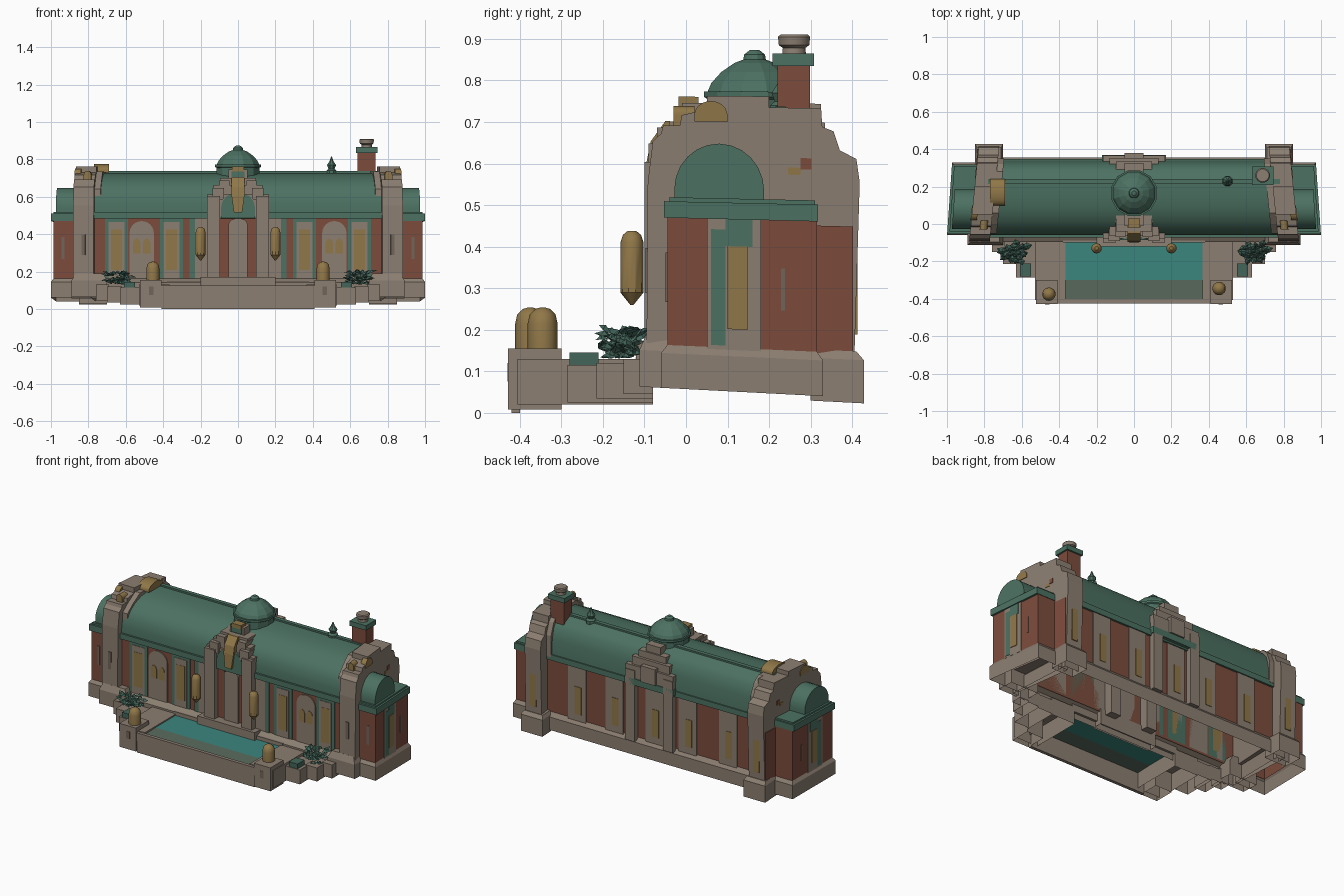
import bpy, bmesh, math, random
from mathutils import Vector

if "Cube" in bpy.data.objects:
    bpy.data.objects.remove(bpy.data.objects["Cube"])
random.seed(4)

def material(name, *rgb):
    m = bpy.data.materials.new(name)
    m.diffuse_color = (*rgb, 1)
    m.use_nodes = True
    m.node_tree.nodes["Principled BSDF"].inputs["Base Color"].default_value = m.diffuse_color
    return m

STONE = material("warm_stone", .26, .21, .165)
GREEN = material("copper_green", .072, .165, .122)
BRICK = material("red_brick", .205, .072, .045)
GOLD = material("old_gold", .28, .185, .065)
WATER = material("pool_water", .045, .24, .21)
SHELF = material("pool_shelf", .10, .145, .11)
LEAF = material("dark_leaf", .055, .13, .10)
SLOT = material("dark_stone", .17, .13, .10)

def mesh(name, verts, faces, mat, smooth=False):
    me = bpy.data.meshes.new(name)
    me.from_pydata(verts, [], faces)
    bm = bmesh.new()
    bm.from_mesh(me)
    bmesh.ops.recalc_face_normals(bm, faces=bm.faces)
    bm.to_mesh(me)
    bm.free()
    me.materials.append(mat)
    if smooth:
        me.polygons.foreach_set("use_smooth", [True] * len(me.polygons))
        me.set_sharp_from_angle(angle=math.radians(35))
    ob = bpy.data.objects.new(name, me)
    bpy.context.collection.objects.link(ob)

def loft(name, levels, mat, top=True, bottom=False):
    """Stack of rectangles (x0, x1, y0, y1, z), open below by default."""
    v = [p for x0, x1, y0, y1, z in levels for p in ((x0, y0, z), (x1, y0, z), (x1, y1, z), (x0, y1, z))]
    f = [(i + k, i + (k + 1) % 4, i + (k + 1) % 4 + 4, i + k + 4)
         for i in range(0, len(v) - 4, 4) for k in range(4)]
    f += [tuple(range(len(v) - 4, len(v)))] * top + [(3, 2, 1, 0)] * bottom
    mesh(name, v, f, mat)

def box(name, x0, x1, y0, y1, z0, z1, mat, top=True, bottom=True):
    x0, x1 = sorted((x0, x1))
    y0, y1 = sorted((y0, y1))
    loft(name, [(x0, x1, y0, y1, z0), (x0, x1, y0, y1, z1)], mat, top, bottom)

def prism(name, pts, axis, a, b, mat, smooth=False):
    """Extrude a 2D outline along x (pts are y,z) or y (pts are x,z)."""
    n = len(pts)
    v = [(t, p[0], p[1]) if axis == 'x' else (p[0], t, p[1]) for t in (a, b) for p in pts]
    f = [tuple(range(n)), tuple(range(2 * n - 1, n - 1, -1))]
    f += [(i, (i + 1) % n, n + (i + 1) % n, n + i) for i in range(n)]
    mesh(name, v, f, mat, smooth)

def lathe(name, prof, n, loc, mat, smooth=True):
    v = [(loc[0] + r * math.cos(2 * math.pi * (k + .5) / n),
          loc[1] + r * math.sin(2 * math.pi * (k + .5) / n), z) for r, z in prof for k in range(n)]
    f = [(i * n + k, i * n + (k + 1) % n, i * n + n + (k + 1) % n, i * n + n + k)
         for i in range(len(prof) - 1) for k in range(n)]
    mesh(name, v, f + [tuple(range(n)), tuple(range(len(v) - n, len(v)))], mat, smooth)

def arch(c, w, z0, zs, h, n=12):
    """Round-headed outline: centre, half width, foot, spring height, rise."""
    return [(c - w, z0)] + [(c - w * math.cos(math.pi * i / n), zs + h * math.sin(math.pi * i / n))
                            for i in range(n + 1)] + [(c + w, z0)]

def panel(name, c, w, z0, z1, y, out, mat):
    """Thin plate on a front (out<0) or back (out>0) wall."""
    box(name, c - w, c + w, y, y + out, z0, z1, mat)

# main walls, plinth and cornice (hollow, open underneath)
FY, BY = -.055, .335
box("main_wall", -.78, .78, FY, BY, .14, .5, BRICK, False, False)
loft("main_plinth", [(-.8, .8, -.095, .355, .05), (-.8, .8, -.095, .355, .13),
                     (-.78, .78, FY, BY, .155)], STONE, False)
box("main_cornice", -.78, .78, -.072, .348, .48, .515, GREEN)
# main curved roof with ridge
roof = [(-.06, .51), (-.058, .56), (-.048, .61), (-.025, .65), (.015, .685), (.07, .712), (.14, .726),
        (.215, .728), (.215, .738), (.24, .738), (.24, .728), (.285, .708), (.317, .67), (.335, .61), (.341, .51)]
prism("main_roof", roof, 'x', -.78, .78, GREEN, True)
# front and back bays
for s in (-1, 1):
    for c in (.65, .355):
        panel("green_bay", s * c, .062, .155, .48, FY, -.005, GREEN)
        panel("bay_stone", s * c, .042, .155, .46, FY, -.008, STONE)
        panel("bay_window", s * c, .029, .2, .42, FY, -.0095, GOLD)
    prism("stone_arch_bay", arch(s * .515, .065, .155, .40, .065), 'y', FY, FY - .006, STONE)
    for dx in (-.027, .027):
        prism("arch_window", arch(s * .515 + dx, .02, .29, .34, .03), 'y', FY, FY - .009, GOLD)
    panel("lantern_bay", s * .205, .04, .155, .48, FY, -.006, STONE)
    panel("lantern_bay_trim", s * .245, .014, .155, .48, FY, -.008, GREEN)
for c in (-.53, -.25, -.02, .26, .52):
    panel("back_bay", c, .062, .14, .48, BY, .006, STONE)
    panel("back_window", c - .008, .022, .19, .36, BY, .009, GOLD)
# side wings
for s in (-1, 1):
    a, b, pa, pb = *sorted((s * .78, s * .98)), *sorted((s * .78, s * .992))
    box("wing_wall", a, b, -.045, .315, .14, .48, BRICK, False, False)
    loft("wing_plinth", [(pa, pb, -.06, .33, .05), (pa, pb, -.06, .33, .135),
                         (a, b, -.045, .315, .155)], STONE, False)
    box("wing_cornice", s * .8, s * .992, -.053, .318, .465, .505, GREEN)
    box("wing_flat_roof", s * .8, s * .98, -.04, .31, .505, .515, GREEN)
    prism("wing_barrel_roof", arch(.08, .108, .51, .535, .112), 'x', s * .8, s * .968, GREEN, True)
    for name, y0, y1, z0, z1, t, m in (
            ("wing_bay_stone", .05, .18, .15, .47, .004, STONE), ("wing_bay_green", .06, .095, .16, .44, .006, GREEN),
            ("wing_bay_head", .095, .16, .4, .47, .006, GREEN), ("wing_window", .1, .148, .2, .4, .008, GOLD),
            ("wing_end_slot", .228, .238, .25, .35, .003, SLOT)):
        box(name, s * .98, s * (.98 + t), y0, y1, z0, z1, m)
    box("wing_slot", s * .93 - .008, s * .93 + .008, -.049, -.04, .26, .38, SLOT)
# stepped stone pylons
pyl = [(-.095, .14), (-.092, .55), (-.08, .65), (-.06, .67), (-.055, .69), (-.015, .69), (-.01, .715),
       (.05, .73), (.05, .762), (.2, .762), (.2, .735), (.325, .735), (.328, .69), (.355, .68),
       (.37, .635), (.41, .615), (.418, .56), (.405, .14)]
mid = [(-.05, .5), (-.05, .64), (.0, .69), (.06, .735), (.28, .735), (.32, .70), (.35, .63), (.35, .5)]
for s in (-1, 1):
    prism("pylon", pyl, 'x', s * .745, s * .855, STONE)
    prism("pylon_inner_step", mid, 'x', s * .712, s * .75, STONE)
    box("pylon_brick_side", s * .85, s * .859, .315, .402, .15, .455, BRICK)
    box("pylon_gold_chip", s * .85, s * .858, .245, .275, .575, .592, GOLD)
    box("pylon_brick_chip", s * .85, s * .858, .275, .302, .588, .615, BRICK)
    box("pylon_back_window", s * .78, s * .82, .40, .413, .2, .45, GOLD)
    box("pylon_slot", s * .79, s * .81, -.098, -.085, .28, .39, SLOT)
    prism("pylon_scroll", arch(.06, .04, .70, .715, .035), 'x', s * .825, s * .859, GOLD, True)
    prism("pylon_front_cap", arch(s * .785, .02, .68, .715, .022), 'y', -.03, .02, GOLD, True)
    x0, x1, u0, u1 = *sorted((s * .70, s * .89)), *sorted((s * .70, s * .85))
    loft("front_pylon_plinth", [(x0, x1, -.112, .0, .05), (x0, x1, -.112, .0, .14),
                                (x0 + .02, x1 - .02, -.095, .0, .18)], STONE)
    loft("back_pylon_plinth", [(u0, u1, .3, .428, .038), (u0, u1, .3, .428, .14),
                               (u0 + .01, u1 - .01, .3, .41, .16)], STONE)
prism("left_gold_crest", arch(.17, .07, .73, .742, .033), 'x', -.77, -.69, GOLD, True)
# central pavilion: front and back stepped gables
for w, z, yf, yb in ((.165, .61, -.078, .365), (.13, .66, -.065, .352), (.095, .70, -.04, .335), (.05, .745, -.01, .325)):
    box("front_gable_step", -w, w, yf, .05, .49, z, STONE)
    box("back_gable_step", -w, w, .27, yb, .49, z, STONE)
box("back_gable_crest", -.05, .05, .3, .38, .53, .63, STONE)
box("back_gable_band", -.17, .17, .34, .37, .49, .53, GREEN)
for s in (-1, 1):
    box("front_pilaster", s * .095, s * .165, -.1, 0, .13, .60, STONE)
    box("pilaster_cap", s * .075, s * .135, -.09, 0, .58, .645, STONE)
    box("upper_step", s * .045, s * .1, -.07, .02, .63, .685, STONE)
    box("entrance_brick", s * .05, s * .097, FY - .006, FY, .165, .48, BRICK)
    box("back_gable_pier", s * .1, s * .165, .3, .37, .14, .58, STONE)
prism("entrance_door", arch(0, .05, .155, .45, .03), 'y', FY, FY - .015, STONE)
prism("entrance_arch", arch(0, .09, .48, .54, .08), 'y', -.07, -.085, GREEN)
loft("gold_keystone", [(-.022, .022, -.1, -.06, .51), (-.034, .034, -.095, -.06, .6),
                       (-.034, .034, -.085, -.04, .65), (-.034, .034, -.05, -.03, .7)], GOLD, bottom=True)
box("keystone_neck", -.036, .036, -.018, .04, .705, .735, GREEN)
box("gable_gold_top", -.033, .033, -.018, .03, .735, .76, GOLD)
box("entrance_plinth", -.2, .2, -.12, -.05, .06, .16, STONE, True, False)
# faceted dome, chimney and roof finial
lathe("dome_drum", [(.118, .7), (.118, .755), (.126, .76), (.126, .773)], 12, (0, .165), GREEN, False)
lathe("dome", [(.118, .77), (.108, .793), (.083, .82), (.05, .842), (.028, .85), (.026, .862),
               (.012, .873)], 12, (0, .165), GREEN, False)
box("chimney_stack", .64, .735, .22, .298, .68, .84, BRICK)
box("chimney_collar", .63, .745, .208, .308, .835, .865, GREEN)
lathe("chimney_pot", [(.03, .86), (.028, .878), (.038, .885), (.04, .905), (.034, .91)], 12, (.688, .26), STONE)
lathe("roof_finial", [(.03, .72), (.03, .74), (.018, .75), (.026, .77), (.012, .79), (.003, .815)],
      8, (.5, .23), GREEN)
# pylons and wings splay towards the front; the foot of the building dips to the back
for ob in bpy.data.objects:
    k, y0 = {"pylo": (.1, .17), "wing": (.07, .05)}.get(ob.name[:4], (0, 0))
    for vert in ob.data.vertices:
        co = vert.co
        co.x -= math.copysign(k, co.x) * (co.y - y0)
        co.z -= .055 * (co.y - .14) * max(0, 1 - co.z / .85)
# pool
for name, y0, y1, z0, m in (("pool_water", -.3, -.09, .122, WATER), ("pool_shelf", -.405, -.3, .118, SHELF)):
    mesh(name, [(-.37, y0, z0), (.365, y0, z0), (.365, y1, .122), (-.37, y1, .122)], [(0, 1, 2, 3)], m)
box("pool_front_wall", -.41, .41, -.42, -.40, 0, .075, STONE)
box("pool_front_coping", -.42, .42, -.424, -.402, .075, .125, STONE)
box("pool_back_step", -.38, .38, -.1, -.08, .1, .145, STONE)
# terrace, lanterns and shrubs
for s, py in ((-1, -.375), (1, -.345)):
    lathe("lantern", [(.004, .26), (.02, .28), (.028, .29), (.028, .41), (.022, .428), (.01, .438)],
          10, (s * .2, -.13), GOLD)
    for name, x0, x1, y0, y1, z0, z1 in (
            ("terrace_deck", .365, .53, -.405, -.08, .02, .13), ("terrace_pier", .41, .525, -.428, -.3, .008, .155),
            ("side_step_low", .53, .63, -.285, -.08, .025, .115), ("side_step_mid", .62, .7, -.215, -.08, .035, .12),
            ("side_step_high", .69, .76, -.15, -.08, .045, .13)):
        box(name, s * x0, s * x1, y0, y1, z0, z1, STONE, True, False)
    box("pier_slot", s * .465 - .012, s * .465 + .012, -.43, -.42, .075, .12, SLOT)
    lathe("pier_gold_dome", [(.036, .15), (.036, .215), (.031, .237), (.018, .25), (.004, .254)],
          14, (s * .455, py), GOLD)
    box("low_hedge", s * .55, s * .61, -.28, -.21, .115, .145, LEAF)
    v, f = [], []
    for n in range(0, 300, 5):
        c = Vector((s * .645 + random.uniform(-.05, .05), random.uniform(-.19, -.12), random.uniform(.13, .19)))
        t, l = random.uniform(0, 2 * math.pi), random.uniform(.03, .06)
        d = Vector((math.cos(t), math.sin(t) * .7, random.uniform(-.1, .5))) * l
        w = Vector((-math.sin(t), math.cos(t), 0)) * l * .35
        v += [c, c + d * .5 + w, c + d, c + d * .5 - w, c + d * .5 + Vector((0, 0, .012))]
        f += [(n, n + 4, n + 1), (n + 1, n + 4, n + 2), (n + 2, n + 4, n + 3), (n + 3, n + 4, n)]
    mesh("shrub", v, f, LEAF)
